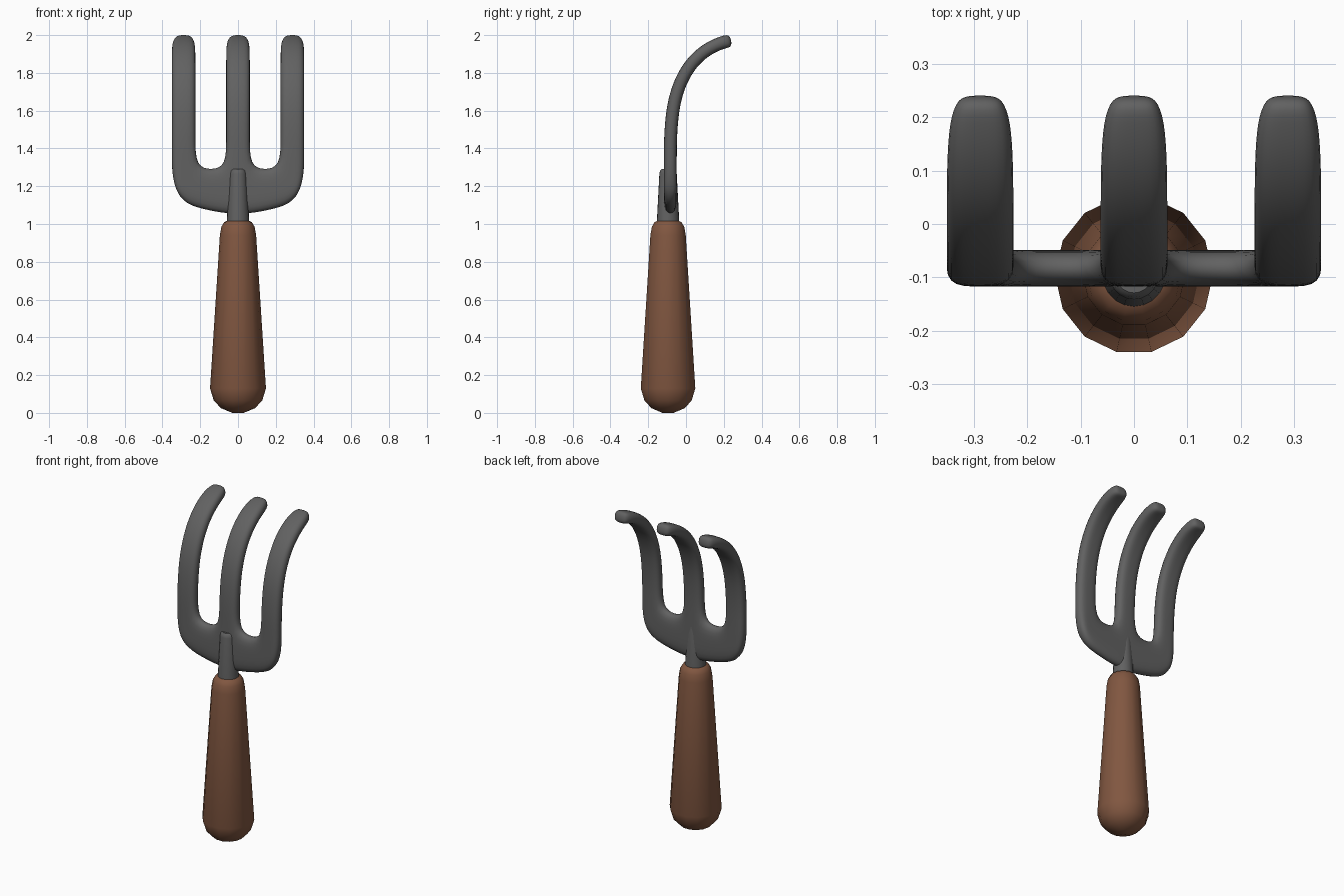
import bpy, bmesh, math
from mathutils import Vector

if "Cube" in bpy.data.objects:
    bpy.data.objects.remove(bpy.data.objects["Cube"])

AXIS_Y = -0.095


def material(name, col):
    m = bpy.data.materials.new(name)
    m.diffuse_color = (*col, 1)
    m.use_nodes = True
    m.node_tree.nodes["Principled BSDF"].inputs["Base Color"].default_value = m.diffuse_color
    return m


metal = material("dark grey metal", (0.12, 0.12, 0.12))
wood = material("brown wood", (0.22, 0.095, 0.052))


def finish(bm, name, mat, angle):
    bmesh.ops.recalc_face_normals(bm, faces=bm.faces)
    me = bpy.data.meshes.new(name)
    bm.to_mesh(me)
    bm.free()
    me.materials.append(mat)
    ob = bpy.data.objects.new(name, me)
    bpy.context.collection.objects.link(ob)
    bpy.ops.object.select_all(action='DESELECT')
    ob.select_set(True)
    bpy.context.view_layer.objects.active = ob
    bpy.ops.object.shade_smooth_by_angle(angle=math.radians(angle))
    return ob


def lathe(name, profile, sides, mat, angle):
    bm = bmesh.new()
    rings = [[bm.verts.new((r * math.cos(2 * math.pi * i / sides),
                            AXIS_Y + r * math.sin(2 * math.pi * i / sides), z))
              for i in range(sides)] for r, z in profile]
    for a, b in zip(rings, rings[1:]):
        for i in range(sides):
            j = (i + 1) % sides
            bm.faces.new((a[i], a[j], b[j], b[i]))
    bm.faces.new(rings[0])
    bm.faces.new(rings[-1])
    return finish(bm, name, mat, angle)


# Wooden handle and metal tang
lathe("handle", [(0.03, 0.0), (0.09, 0.025), (0.128, 0.065), (0.148, 0.13),
                 (0.096, 0.94), (0.088, 0.985), (0.073, 1.01), (0.05, 1.02)], 14, wood, 40)
lathe("tang", [(0.06, 1.0), (0.046, 1.265), (0.042, 1.283), (0.034, 1.29)], 20, metal, 40)

# Fork: cage of front and back vertices, smoothed by subdivision
T = 0.034
bm = bmesh.new()


def pair(x, y, z, n=(-1, 0)):
    # front and back vertices either side of a centre point
    return [bm.verts.new((x, y + s * T * n[0], z + s * T * n[1])) for s in (1, -1)]


# Base web: (x, z) rows for the right half, mirrored to the left
half = [[(0, 1.05), (0.065, 1.052), (0.145, 1.066), (0.222, 1.085), (0.282, 1.11), (0.328, 1.17)],
        [(0, 1.17), (0.065, 1.17), (0.145, 1.18), (0.222, 1.19), (0.288, 1.215), (0.352, 1.265)],
        [(0, 1.32), (0.065, 1.31), (0.145, 1.29), (0.222, 1.31), (0.288, 1.33), (0.353, 1.37)]]
rows = []
for r in half:
    full = [(-x, z) for x, z in reversed(r[1:])] + r
    rows.append([pair(x, -0.083, z) for x, z in full])
cells = []
for a, b in zip(rows, rows[1:]):
    cells += [(a[i], a[i + 1], b[i + 1], b[i]) for i in range(10)]

# Tines: follow a curved spine, (y, z, width factor)
spine = [(-0.083, 1.46, 1), (-0.072, 1.6, 1), (-0.047, 1.71, 1), (-0.002, 1.81, 1),
         (0.063, 1.89, 1), (0.14, 1.942, 0.98), (0.205, 1.965, 0.88), (0.24, 1.972, 0.6)]
for first, cx in ((0, -0.288), (4, 0), (8, 0.288)):
    prev = rows[-1][first:first + 3]
    for k, (y, z, w) in enumerate(spine):
        p, q = spine[max(k - 1, 0)], spine[min(k + 1, len(spine) - 1)]
        d = Vector((q[0] - p[0], q[1] - p[1])).normalized()
        cur = [pair(cx + s * 0.065 * w, y, z, (-d.y, d.x)) for s in (-1, 0, 1)]
        cells += [(prev[i], prev[i + 1], cur[i + 1], cur[i]) for i in (0, 1)]
        prev = cur

# Front and back faces, then the rim wherever a cell edge is used once
edges = {}
for c in cells:
    bm.faces.new([v[0] for v in c])
    bm.faces.new([v[1] for v in reversed(c)])
    for i in range(4):
        a, b = c[i], c[(i + 1) % 4]
        edges.setdefault(frozenset((a[0], b[0])), []).append((a, b))
for uses in edges.values():
    if len(uses) == 1:
        a, b = uses[0]
        bm.faces.new((a[0], a[1], b[1], b[0]))
fork = finish(bm, "fork_head", metal, 180)
sub = fork.modifiers.new("smooth", 'SUBSURF')
sub.levels = sub.render_levels = 2
